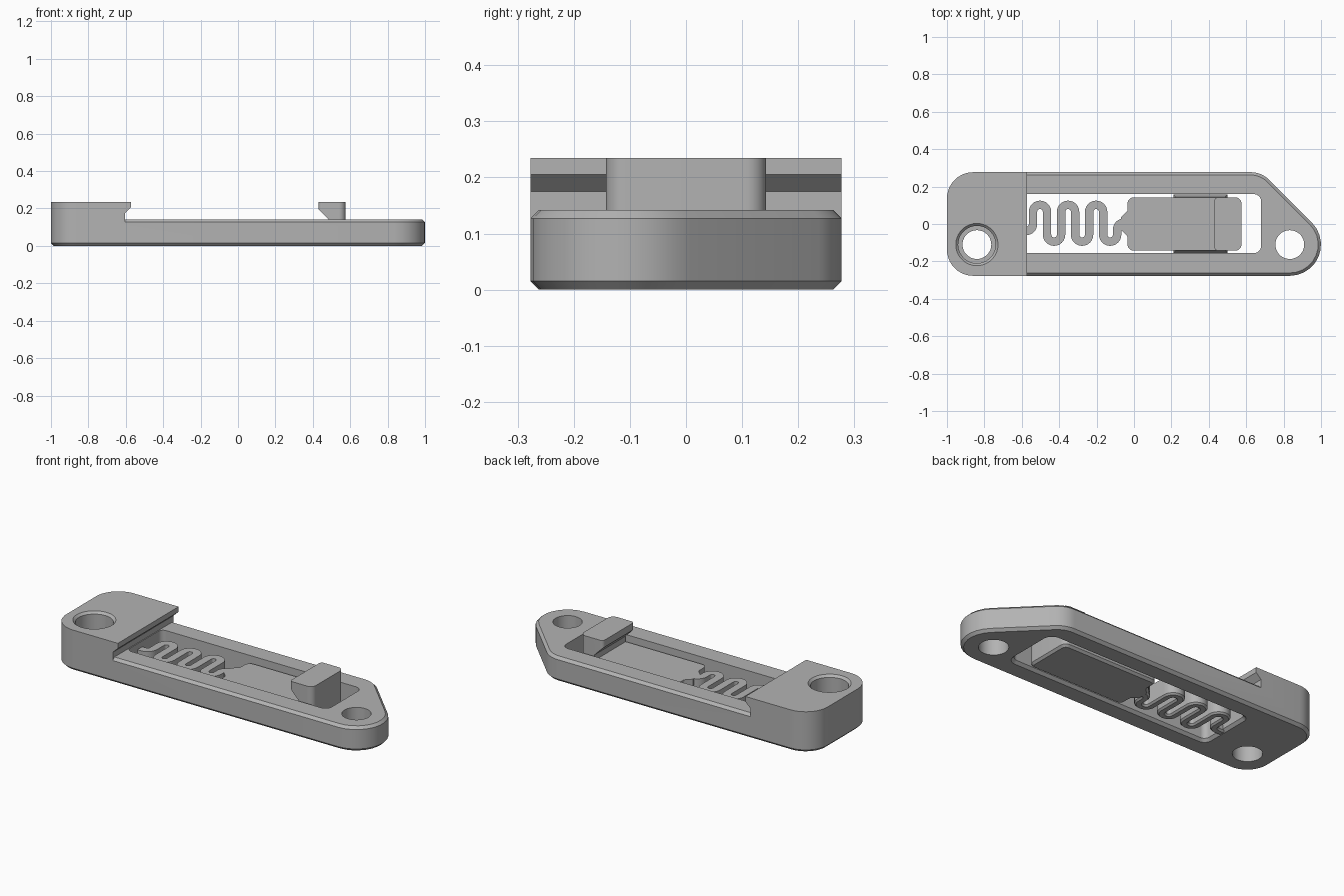
import bpy, bmesh, math
from mathutils import Vector

cube = bpy.data.objects.get("Cube")
if cube:
    bpy.data.objects.remove(cube, do_unlink=True)

grey = bpy.data.materials.new("plain_grey")
grey.use_nodes = True
grey.diffuse_color = (0.45, 0.45, 0.45, 1)
grey.node_tree.nodes["Principled BSDF"].inputs["Base Color"].default_value = grey.diffuse_color


def arc(cx, cy, r, a0, a1, n=12):
    """Points on an arc, angles in degrees."""
    angles = [math.radians(a0 + (a1 - a0) * i / n) for i in range(n + 1)]
    return [Vector((cx + r * math.cos(a), cy + r * math.sin(a))) for a in angles]


def rounded(corners, n=10):
    """Closed counter-clockwise outline from (x, y, radius) corners."""
    out = []
    for i, (x, y, r) in enumerate(corners):
        p = Vector((x, y))
        if r == 0:
            out.append(p)
            continue
        u = (Vector(corners[i - 1][:2]) - p).normalized()
        v = (Vector(corners[(i + 1) % len(corners)][:2]) - p).normalized()
        half = u.angle(v) / 2
        centre = p + (u + v).normalized() * (r / math.sin(half))
        start = p + u * (r / math.tan(half)) - centre
        end = p + v * (r / math.tan(half)) - centre
        a0 = math.atan2(start.y, start.x)
        turn = (math.atan2(end.y, end.x) - a0 + math.pi) % math.tau - math.pi
        out += arc(*centre, r, math.degrees(a0), math.degrees(a0 + turn), n)
    return out


def rectangle(x0, x1, y0, y1, r_left, r_right):
    return rounded([(x0, y0, r_left), (x1, y0, r_right), (x1, y1, r_right), (x0, y1, r_left)])


def inset(points, d):
    """Move a counter-clockwise outline inward by d."""
    out = []
    for i, p in enumerate(points):
        a = (p - points[i - 1]).normalized()
        b = (points[(i + 1) % len(points)] - p).normalized()
        na, nb = Vector((-a.y, a.x)), Vector((-b.y, b.x))
        out.append(p + (na + nb) * (d / (1 + na.dot(nb))))
    return out


def prism(name, outline, levels, upright=False):
    """Loft an outline through (height, inset) levels; upright lofts along y."""
    bm = bmesh.new()
    rings = []
    for h, d in levels:
        ring = inset(outline, d) if d else outline
        rings.append([bm.verts.new((p.x, h, p.y) if upright else (p.x, p.y, h)) for p in ring])
    n = len(outline)
    for low, high in zip(rings, rings[1:]):
        for i in range(n):
            j = (i + 1) % n
            bm.faces.new((low[i], low[j], high[j], high[i]))
    bm.faces.new(rings[0][::-1])
    bm.faces.new(rings[-1])
    bmesh.ops.recalc_face_normals(bm, faces=bm.faces)
    mesh = bpy.data.meshes.new(name)
    bm.to_mesh(mesh)
    bm.free()
    mesh.materials.append(grey)
    obj = bpy.data.objects.new(name, mesh)
    bpy.context.collection.objects.link(obj)
    return obj


def activate(obj):
    bpy.ops.object.select_all(action='DESELECT')
    obj.select_set(True)
    bpy.context.view_layer.objects.active = obj


def combine(obj, other, operation='DIFFERENCE'):
    activate(obj)
    mod = obj.modifiers.new(operation.lower(), 'BOOLEAN')
    mod.operation, mod.solver, mod.object = operation, 'EXACT', other
    bpy.ops.object.modifier_apply(modifier=mod.name)
    bpy.data.objects.remove(other, do_unlink=True)


# Frame: plate with one rounded, slanted end
side, thick, bevel = 0.277, 0.142, 0.015
outline = rounded([(-1, -side, 0.14), (1.236, -side, 0.167),
                   (0.682, side, 0.14), (-1, side, 0.14)])
frame = prism("frame", outline,
              [(0, bevel), (bevel, 0), (thick - bevel, 0), (thick, bevel)])

# Raised head with an undercut lip
head = prism("head", outline, [(thick - bevel, 0), (0.235, 0)])
lip = [Vector(p) for p in ((-0.605, 0.1), (1.2, 0.1), (1.2, 0.4),
                           (-0.573, 0.4), (-0.573, 0.205), (-0.605, 0.175))]
combine(head, prism("lip_cutter", lip, [(-1, 0), (1, 0)], upright=True))
combine(frame, head, 'UNION')

# Window, chamfered underneath
combine(frame, prism("window_cutter", rectangle(-0.6, 0.68, -0.156, 0.16, 0.03, 0.04),
                     [(-0.01, -0.025), (bevel, 0), (0.17, 0)]))

# Screw holes: the one in the head has a counterbore
for x in (-0.84, 0.833):
    combine(frame, prism("hole_cutter", arc(x, -0.11, 0.077, 0, 350, 35), [(-0.1, 0), (0.4, 0)]))
combine(frame, prism("bore_cutter", arc(-0.84, -0.11, 0.1, 0, 350, 35),
                     [(0.09, 0), (0.222, 0), (0.245, -0.023)]))

# Sliding tongue with a narrow neck
tongue_top = 0.108
tongue = prism("tongue", rounded([
    (-0.035, -0.143, 0.035), (0.575, -0.143, 0.035), (0.575, 0.143, 0.035),
    (-0.035, 0.143, 0.035), (-0.035, 0.07, 0.015), (-0.07, 0.035, 0),
    (-0.07, -0.03, 0), (-0.035, -0.065, 0.015)]),
    [(0, 0.012), (0.012, 0), (tongue_top, 0)])

# Catch on the tongue, with a sloped hook
catch = prism("catch", rectangle(0.43, 0.575, -0.143, 0.143, 0.02, 0.035),
              [(0.05, 0), (0.235, 0)])
hook = [Vector(p) for p in ((0.38, 0), (0.485, 0), (0.485, 0.14), (0.38, 0.245))]
combine(catch, prism("hook_cutter", hook, [(-1, 0), (1, 0)], upright=True))

# Guide ribs along both sides of the tongue
ribs = prism("guide_ribs", rectangle(0.21, 0.5, -0.155, 0.158, 0, 0),
             [(0.03, 0.014), (0.055, 0), (0.065, 0), (0.09, 0.014)])

# Meander spring: centre line of alternating half circles, then a ribbon
r, pitch = 0.0375, 0.075
path = [Vector((-0.62, -r))] + arc(-0.5775, 0, r, -90, 0)
for i in range(6):
    cx = -0.5025 + i * pitch
    path += arc(cx, 0.065, r, 180, 0) if i % 2 == 0 else arc(cx, -0.057, r, 180, 360)
path += arc(-0.0525, -0.03, r, 180, 90) + [Vector((0, -0.03 + r))]
left, right = [], []
for i, p in enumerate(path):
    t = (path[min(i + 1, len(path) - 1)] - path[max(i - 1, 0)]).normalized()
    normal = Vector((-t.y, t.x)) * 0.0225
    left.append(p + normal)
    right.append(p - normal)
spring = prism("spring", right + left[::-1], [(0, 0.009), (0.009, 0), (tongue_top, 0)])

for part in (frame, tongue, catch, ribs, spring):
    activate(part)
    bpy.ops.object.shade_smooth_by_angle(angle=math.radians(30))
